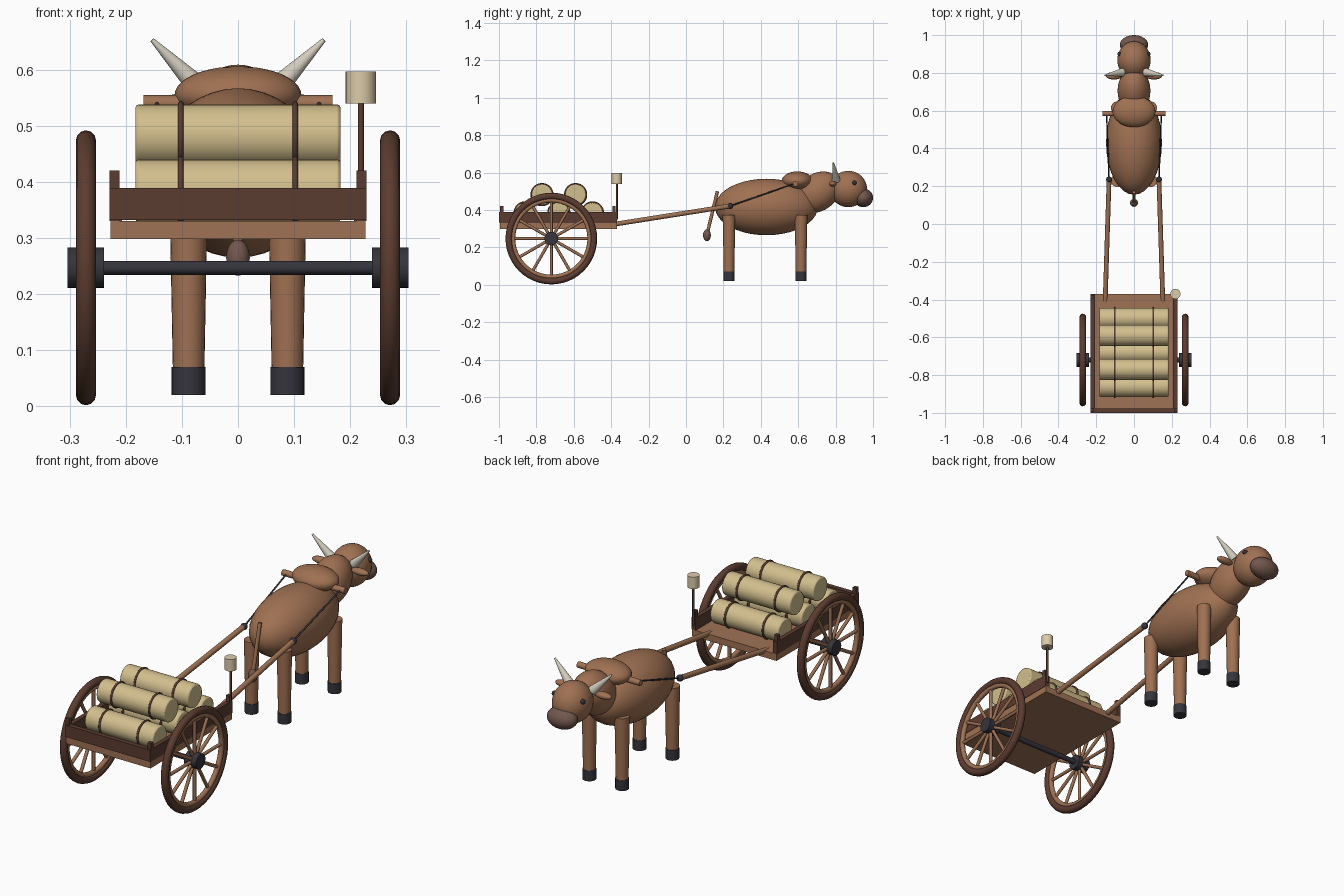
import bpy
from math import cos, sin, pi, radians
from mathutils import Vector

if "Cube" in bpy.data.objects:
    bpy.data.objects.remove(bpy.data.objects["Cube"])


def make_material(name, rgb):
    m = bpy.data.materials.new(name)
    m.use_nodes = True
    m.diffuse_color = (*rgb, 1)
    m.node_tree.nodes["Principled BSDF"].inputs["Base Color"].default_value = (*rgb, 1)
    return m


hide = make_material("brown hide", (0.35, 0.165, 0.085))
wood = make_material("light wood", (0.35, 0.17, 0.09))
dark_wood = make_material("dark wood", (0.105, 0.045, 0.03))
straw = make_material("straw", (0.65, 0.52, 0.27))
horn_mat = make_material("horn", (0.66, 0.62, 0.52))
iron = make_material("charcoal", (0.035, 0.035, 0.045))
muzzle_mat = make_material("grey brown", (0.17, 0.095, 0.075))
cream = make_material("cream", (0.72, 0.6, 0.4))


def finish(name, mat, smooth=True):
    ob = bpy.context.object
    ob.name = name
    ob.data.materials.append(mat)
    if smooth:
        bpy.ops.object.shade_smooth_by_angle(angle=radians(40))
    return ob


def ball(name, mat, loc, size, tilt=0):
    bpy.ops.mesh.primitive_uv_sphere_add(segments=32, ring_count=20, location=loc,
                                         rotation=(tilt, 0, 0))
    bpy.context.object.scale = size
    return finish(name, mat)


def box(name, mat, low, high):
    low, high = Vector(low), Vector(high)
    bpy.ops.mesh.primitive_cube_add(size=1, location=(low + high) / 2)
    bpy.context.object.scale = high - low
    return finish(name, mat, False)


def rod(name, mat, start, end, r1, r2=None, sides=24):
    """Straight or tapered round bar between two points."""
    start, end = Vector(start), Vector(end)
    axis = end - start
    bpy.ops.mesh.primitive_cone_add(vertices=sides, radius1=r1,
                                    radius2=r1 if r2 is None else r2,
                                    depth=axis.length, location=(start + end) / 2)
    bpy.context.object.rotation_euler = axis.to_track_quat('Z', 'Y').to_euler()
    return finish(name, mat)


def ring(name, mat, loc, major, minor):
    """Torus whose axis runs along x."""
    bpy.ops.mesh.primitive_torus_add(major_segments=48, minor_segments=12,
                                     major_radius=major, minor_radius=minor,
                                     location=loc, rotation=(0, pi / 2, 0))
    return finish(name, mat)


SIDES = (("left", 1), ("right", -1))

# Cart bed, side rails and tail board
box("cart_bed", wood, (-0.227, -0.995, 0.298), (0.227, -0.37, 0.33))
box("tail_board", dark_wood, (-0.229, -1.0, 0.332), (0.229, -0.977, 0.389))
for side, s in SIDES:
    box(side + "_side_rail", dark_wood, (s * 0.218 - 0.011, -0.99, 0.33),
        (s * 0.218 + 0.011, -0.37, 0.389))
    for end, y in (("rear", -0.985), ("front", -0.385)):
        box(f"{side}_{end}_post", dark_wood, (s * 0.22 - 0.009, y - 0.009, 0.33),
            (s * 0.22 + 0.009, y + 0.009, 0.42))

# Wheels and axle
WY, WZ = -0.72, 0.247
rod("axle", iron, (-0.25, WY, WZ), (0.25, WY, WZ), 0.0125)
for side, s in SIDES:
    x = s * 0.271
    ring(side + "_wheel_rim", dark_wood, (x, WY, WZ), 0.227, 0.018)
    ring(side + "_wheel_inner_rim", wood, (x, WY, WZ), 0.205, 0.012)
    rod(side + "_hub", iron, (s * 0.239, WY, WZ), (s * 0.304, WY, WZ), 0.036)
    for i in range(12):
        a = 2 * pi * i / 12
        rod(f"{side}_spoke_{i + 1}", wood, (x, WY, WZ),
            (x, WY + 0.205 * cos(a), WZ + 0.205 * sin(a)), 0.008, sides=12)

# Stacked bundles with tie bands
rows = [(-0.5, 0.384), (-0.68, 0.384), (-0.86, 0.384), (-0.59, 0.482), (-0.77, 0.482)]
for i, (y, z) in enumerate(rows):
    bundle = rod(f"bundle_{i + 1}", straw, (-0.183, y, z), (0.183, y, z), 0.056, sides=32)
    bevel = bundle.modifiers.new("soft_ends", 'BEVEL')
    bevel.width = 0.006
    bevel.segments = 2
    for side, s in SIDES:
        ring(f"bundle_{i + 1}_{side}_band", dark_wood, (s * 0.102, y, z), 0.057, 0.005)

# Lantern on its pole
rod("lantern_pole", dark_wood, (0.219, -0.37, 0.35), (0.219, -0.37, 0.545), 0.0055)
rod("lantern", cream, (0.219, -0.37, 0.54), (0.219, -0.37, 0.597), 0.027)

# Shafts, traces and yoke
for side, s in SIDES:
    tip = (s * 0.132, 0.235, 0.421)
    rod(side + "_shaft", wood, (s * 0.153, -0.42, 0.318), tip, 0.0125)
    ball(side + "_shaft_knob", iron, tip, (0.016,) * 3)
    rod(side + "_trace", iron, tip, (s * 0.145, 0.585, 0.543), 0.004, sides=10)
rod("yoke", wood, (-0.168, 0.585, 0.54), (0.168, 0.585, 0.54), 0.0145)

# Ox body, neck and head
ball("body", hide, (0, 0.43, 0.416), (0.148, 0.275, 0.151))
ball("shoulder_hump", hide, (0, 0.595, 0.555), (0.113, 0.083, 0.051))
ball("neck", hide, (0, 0.705, 0.495), (0.087, 0.13, 0.1), radians(35))
ball("head", hide, (0, 0.868, 0.512), (0.088, 0.1, 0.097))
ball("muzzle", muzzle_mat, (0, 0.948, 0.465), (0.075, 0.052, 0.05))
for side, s in SIDES:
    ball(side + "_eye", iron, (s * 0.076, 0.9, 0.545), (0.012,) * 3)
    ball(side + "_ear", hide, (s * 0.105, 0.785, 0.54), (0.045, 0.02, 0.016))
    rod(side + "_horn", horn_mat, (s * 0.062, 0.803, 0.56), (s * 0.153, 0.787, 0.653),
        0.022, 0.004)

# Legs with hooves
for side, s in SIDES:
    for end, y in (("hind", 0.23), ("fore", 0.615)):
        x = s * 0.088
        rod(f"{side}_{end}_leg", hide, (x, y, 0.06), (x, y, 0.372), 0.028, 0.034)
        rod(f"{side}_{end}_hoof", iron, (x, y, 0.02), (x, y, 0.07), 0.0305)

# Tail with tuft
rod("tail", hide, (0, 0.168, 0.5), (0, 0.115, 0.28), 0.009, sides=16)
ball("tail_tuft", muzzle_mat, (0, 0.112, 0.265), (0.021, 0.021, 0.032))
